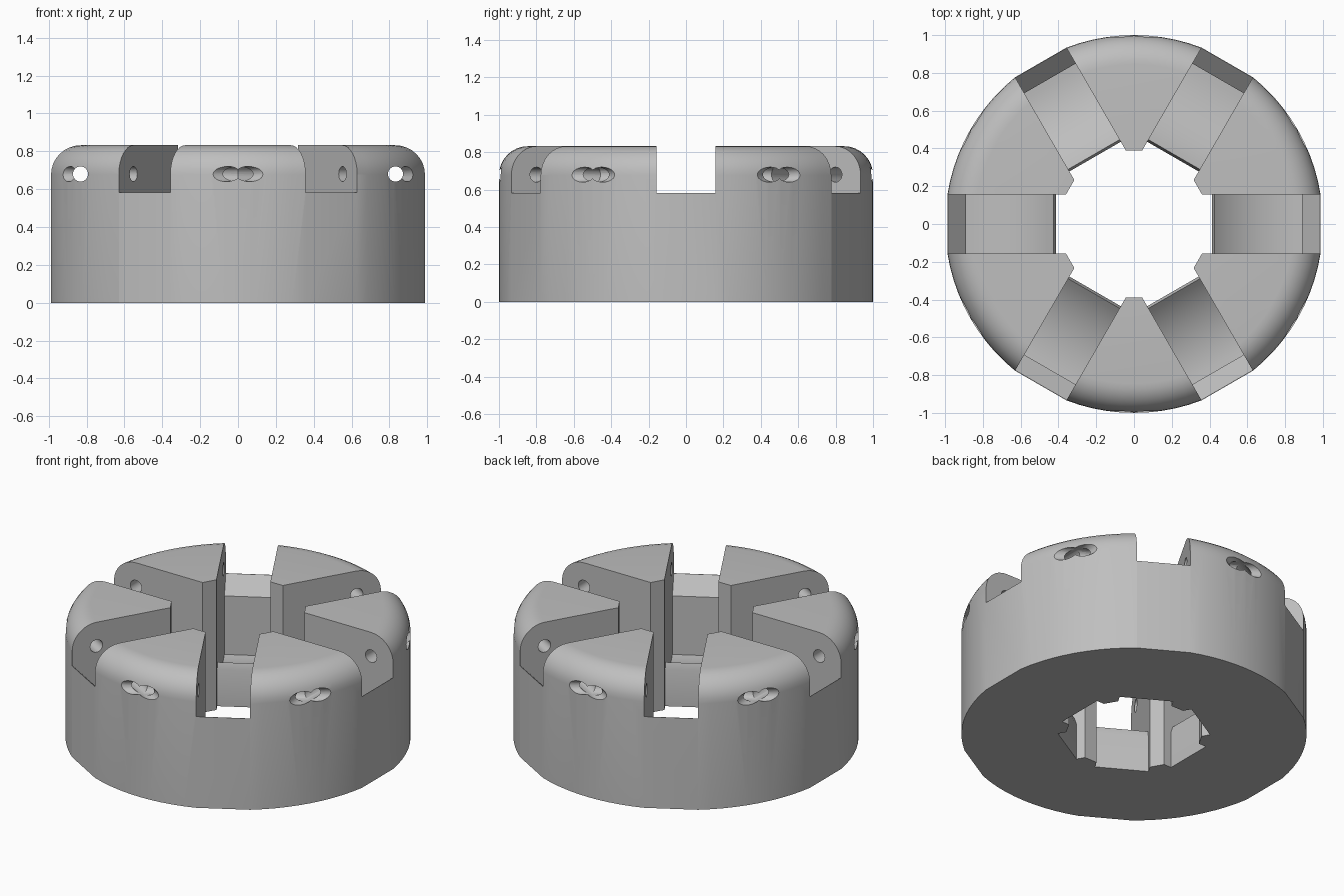
import bpy, bmesh, math
from mathutils import Matrix

old = bpy.data.objects.get("Cube")
if old:
    bpy.data.objects.remove(old, do_unlink=True)

HEIGHT, FILLET = 0.832, 0.155
SLOT_HALF, SLOT_END = 0.157, 0.412
PIVOT_R, PIVOT_Z = 0.832, 0.68
ARC_STEPS = 10

grey = bpy.data.materials.new("plain_grey")
grey.use_nodes = True
colour = (0.52, 0.52, 0.52, 1)
grey.diffuse_color = colour
grey.node_tree.nodes["Principled BSDF"].inputs["Base Color"].default_value = colour


def add_object(name, bm):
    bmesh.ops.recalc_face_normals(bm, faces=bm.faces)
    mesh = bpy.data.meshes.new(name)
    bm.to_mesh(mesh)
    bm.free()
    mesh.materials.append(grey)
    obj = bpy.data.objects.new(name, mesh)
    bpy.context.collection.objects.link(obj)
    return obj


def loft(name, rings):
    """Skin a stack of equal point rings and cap both ends."""
    bm = bmesh.new()
    loops = [[bm.verts.new(p) for p in ring] for ring in rings]
    n = len(loops[0])
    for low, high in zip(loops, loops[1:]):
        for i in range(n):
            j = (i + 1) % n
            bm.faces.new((low[i], low[j], high[j], high[i]))
    bm.faces.new(loops[0][::-1])
    bm.faces.new(loops[-1])
    return add_object(name, bm)


# Round body: six arcs joined by a flat at each slot, rounded upper rim
margin = math.asin(SLOT_HALF)
angles = []
for k in range(6):
    start = k * math.pi / 3 + margin
    span = math.pi / 3 - 2 * margin
    angles += [start + span * i / ARC_STEPS for i in range(ARC_STEPS + 1)]
levels = [(1, 0)]
for i in range(9):
    a = math.pi / 2 * i / 8
    levels.append((1 - FILLET + FILLET * math.cos(a),
                   HEIGHT - FILLET + FILLET * math.sin(a)))
body = loft("slotted_body", [[(r * math.cos(a), r * math.sin(a), z) for a in angles]
                             for r, z in levels])

# Slot profile: sloped outer lip, deep pocket swept about the pin, open centre
half = [(1.2, 1.0), (1.2, 0.583), (0.985, 0.583), (0.89, 0.483)]
crest = (0.425, 0.275)
radius = math.hypot(PIVOT_R - crest[0], PIVOT_Z - crest[1])
a0 = math.acos((0.89 - PIVOT_R) / radius)
a1 = math.acos((crest[0] - PIVOT_R) / radius)
for i in range(17):
    a = a0 + (a1 - a0) * i / 16
    half.append((PIVOT_R + radius * math.cos(a), PIVOT_Z - radius * math.sin(a)))
half += [(SLOT_END, 0.235), (SLOT_END, -0.1)]
profile = half + [(-x, z) for x, z in reversed(half)]

cutters = []
for k in range(3):
    cutter = loft("slot_cutter", [[(x, y, z) for x, z in profile]
                                  for y in (-SLOT_HALF, SLOT_HALF)])
    cutter.data.transform(Matrix.Rotation(k * math.pi / 3, 4, 'Z'))
    cutters.append(cutter)


def cylinder(name, sides, r, depth, matrix):
    bm = bmesh.new()
    bmesh.ops.create_cone(bm, cap_ends=True, segments=sides, radius1=r, radius2=r,
                          depth=depth, matrix=matrix)
    return add_object(name, bm)


# Centre bore that trims the jaw tips flat
bore = Matrix.Translation((0, 0, 0.4)) @ Matrix.Rotation(math.pi / 12, 4, 'Z')
cutters.append(cylinder("bore_cutter", 12, 0.39 / math.cos(math.pi / 12), 1.4, bore))

# Pin holes crossing each slot
for k in range(6):
    place = (Matrix.Rotation(k * math.pi / 3, 4, 'Z')
             @ Matrix.Translation((PIVOT_R, 0, PIVOT_Z))
             @ Matrix.Rotation(math.pi / 2, 4, 'X'))
    cutters.append(cylinder("pin_hole_cutter", 24, 0.04, 1.5, place))

bpy.context.view_layer.objects.active = body
body.select_set(True)
for cutter in cutters:
    mod = body.modifiers.new("cut", 'BOOLEAN')
    mod.operation = 'DIFFERENCE'
    mod.solver = 'EXACT'
    mod.object = cutter
    bpy.ops.object.modifier_apply(modifier=mod.name)
for cutter in cutters:
    bpy.data.objects.remove(cutter, do_unlink=True)

bpy.ops.object.select_all(action='DESELECT')
body.select_set(True)
bpy.ops.object.shade_smooth_by_angle(angle=math.radians(25))
